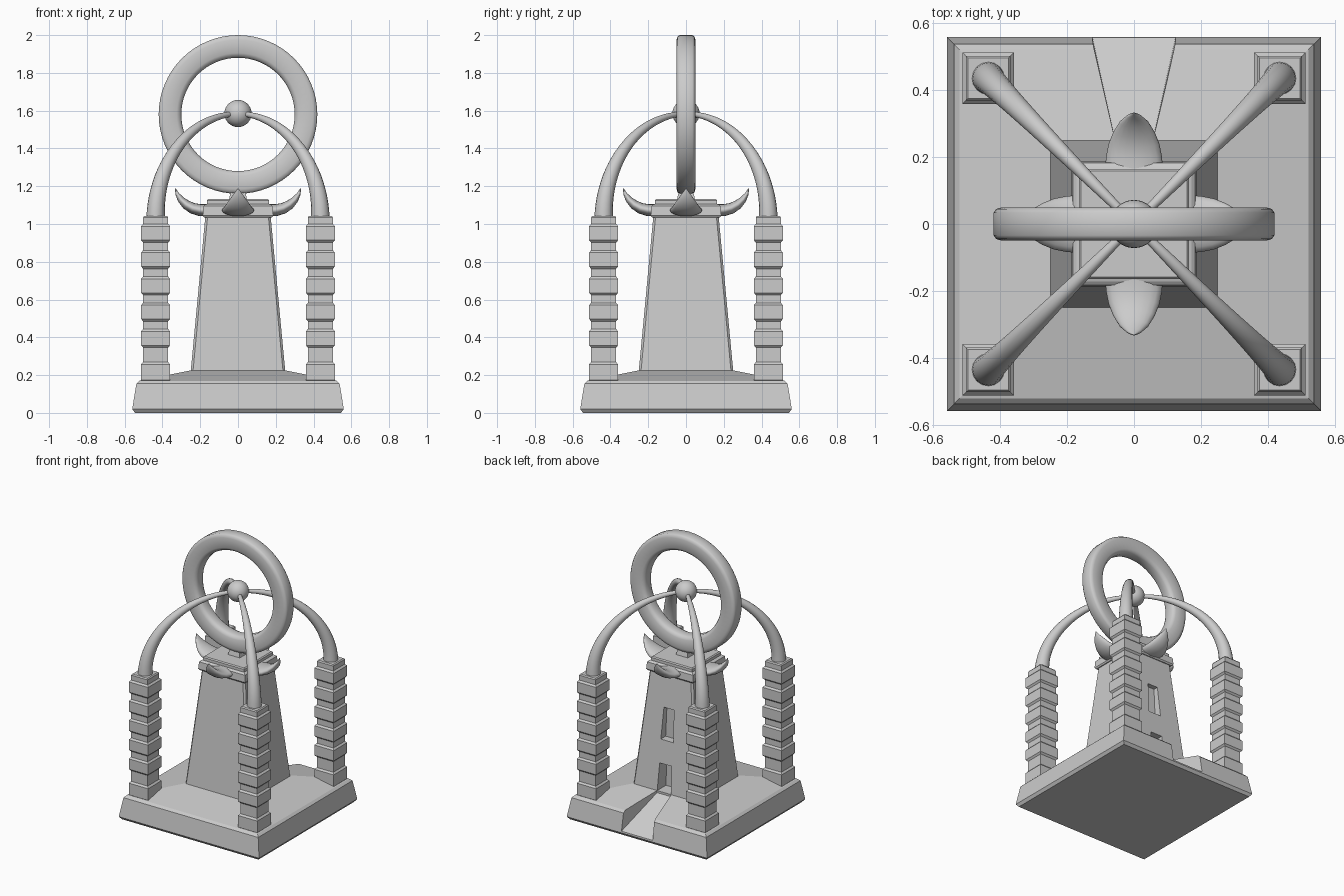
import bpy, bmesh, math
from mathutils import Vector

if "Cube" in bpy.data.objects:
    bpy.data.objects.remove(bpy.data.objects["Cube"])


def loft(name, rings, closed=False, smooth=None, bevel=0):
    """Skin a list of point rings; cap the ends unless the loft is closed."""
    bm = bmesh.new()
    vs = [[bm.verts.new(p) for p in r] for r in rings]
    n, m = len(rings[0]), len(rings)
    for i in range(m if closed else m - 1):
        a, b = vs[i], vs[(i + 1) % m]
        for j in range(n):
            k = (j + 1) % n
            bm.faces.new((a[j], a[k], b[k], b[j]))
    if not closed:
        bm.faces.new(vs[0])
        bm.faces.new(vs[-1])
    bmesh.ops.recalc_face_normals(bm, faces=bm.faces)
    me = bpy.data.meshes.new(name)
    bm.to_mesh(me)
    bm.free()
    ob = bpy.data.objects.new(name, me)
    bpy.context.collection.objects.link(ob)
    bpy.ops.object.select_all(action='DESELECT')
    ob.select_set(True)
    bpy.context.view_layer.objects.active = ob
    if bevel:
        mod = ob.modifiers.new("bevel", 'BEVEL')
        mod.width, mod.segments = bevel, 1
        bpy.ops.object.modifier_apply(modifier=mod.name)
    if smooth:
        bpy.ops.object.shade_smooth_by_angle(angle=math.radians(smooth))
    return ob


def square_stack(name, profile, cx=0, cy=0, bevel=0):
    """Square solid from (half width, z) levels."""
    sq = ((-1, -1), (1, -1), (1, 1), (-1, 1))
    return loft(name, [[(cx + h * x, cy + h * y, z) for x, y in sq]
                       for h, z in profile], bevel=bevel)


def cut(target, cutter):
    bpy.context.view_layer.objects.active = target
    mod = target.modifiers.new("cut", 'BOOLEAN')
    mod.operation, mod.solver, mod.object = 'DIFFERENCE', 'EXACT', cutter
    bpy.ops.object.modifier_apply(modifier=mod.name)
    bpy.data.objects.remove(cutter)


# Plinth with gently sloping top and an entrance ramp at the back
plinth = square_stack("plinth", [(.545, 0), (.56, .02), (.538, .155),
                                 (.522, .17), (.25, .225)])
ramp = [(.138, .62, .0), (.125, .56, .03), (.056, .25, .21)]
cut(plinth, loft("ramp_cutter", [[(-w, y, z), (w, y, z), (w + .008, y, .4), (-w - .008, y, .4)]
                                 for w, y, z in ramp]))

# Tapered tower with a doorway and a window in the back face
tower = square_stack("tower", [(.256, .16), (.172, 1.05)], bevel=.012)


def opening(z0, w0, z1, w1, depth_y):
    return loft("opening_cutter", [[(-w0, y, z0), (w0, y, z0), (w1, y, z1), (-w1, y, z1)]
                                   for y in (depth_y, .4)])


cut(tower, opening(.205, .056, .42, .048, .15))
cut(tower, opening(.585, .05, .81, .04, .16))

# Stepped tower cap and ring mount
square_stack("tower_cap", [(.18, 1.035), (.187, 1.045), (.183, 1.095), (.172, 1.103),
                           (.165, 1.105), (.165, 1.125), (.158, 1.132)])
square_stack("ring_mount", [(.05, 1.12), (.036, 1.18)])

# Upright ring with a rounded rectangular section
section = [(.30, -.025), (.308, -.04), (.325, -.05), (.395, -.05), (.412, -.045), (.42, -.034)]
section += [(r, -y) for r, y in reversed(section)]
N = 64
loft("ring", [[(r * math.cos(a), y, 1.58 + r * math.sin(a)) for r, y in section]
              for a in (2 * math.pi * i / N for i in range(N))], closed=True, smooth=40)

# Central orb
bpy.ops.mesh.primitive_uv_sphere_add(segments=32, ring_count=16, radius=.072,
                                     location=(0, 0, 1.585))
bpy.context.object.name = "orb"
bpy.ops.object.shade_smooth()

# Corner pillars with banded collars, each carrying a tapering arched rib
levels = [(.064, .15)]
for z0, z1 in [(.165, .265)] + [(.35 + .139 * i, .44 + .139 * i) for i in range(5)]:
    levels += [(.066, z0 - .004), (.077, z0 + .008), (.077, z1 - .008), (.066, z1 + .004)]
levels += [(.066, 1.035), (.06, 1.043)]
for sx in (-1, 1):
    for sy in (-1, 1):
        c = .436
        square_stack("pillar", levels, c * sx, c * sy)
        out = Vector((sx, sy, 0)).normalized()
        side = out.cross(Vector((0, 0, 1)))
        R, H = c * math.sqrt(2), .548
        rings = []
        for i in range(25):
            t = math.pi / 2 * i / 24
            p = out * R * math.cos(t) + Vector((0, 0, 1.035 + H * math.sin(t)))
            tan = (out * -R * math.sin(t) + Vector((0, 0, H * math.cos(t)))).normalized()
            nor = side.cross(tan)
            rad = .049 - .038 * i / 24
            rings.append([p + rad * (math.cos(a) * side + math.sin(a) * nor)
                          for a in (2 * math.pi * j / 16 for j in range(16))])
        loft("arch_rib", rings, smooth=40)

# Four flattened horns curling up from the cap: (distance, z, half width, half thickness)
horn = [(.16, 1.073, .086, .032), (.2, 1.073, .084, .032), (.24, 1.083, .076, .029),
        (.275, 1.103, .062, .025), (.303, 1.13, .044, .018), (.322, 1.16, .022, .01),
        (.332, 1.188, .002, .002)]
for q in range(4):
    out = Vector((math.cos(q * math.pi / 2), math.sin(q * math.pi / 2), 0))
    up = Vector((0, 0, 1))
    side = out.cross(up)
    rings = []
    for i, (d, z, w, h) in enumerate(horn):
        a, b = horn[max(i - 1, 0)], horn[min(i + 1, len(horn) - 1)]
        tan = (out * (b[0] - a[0]) + up * (b[1] - a[1])).normalized()
        nor = side.cross(tan)
        rings.append([out * d + up * z + w * math.cos(t) * side + h * math.sin(t) * nor
                      for t in (2 * math.pi * j / 20 for j in range(20))])
    loft("horn", rings, smooth=50)
